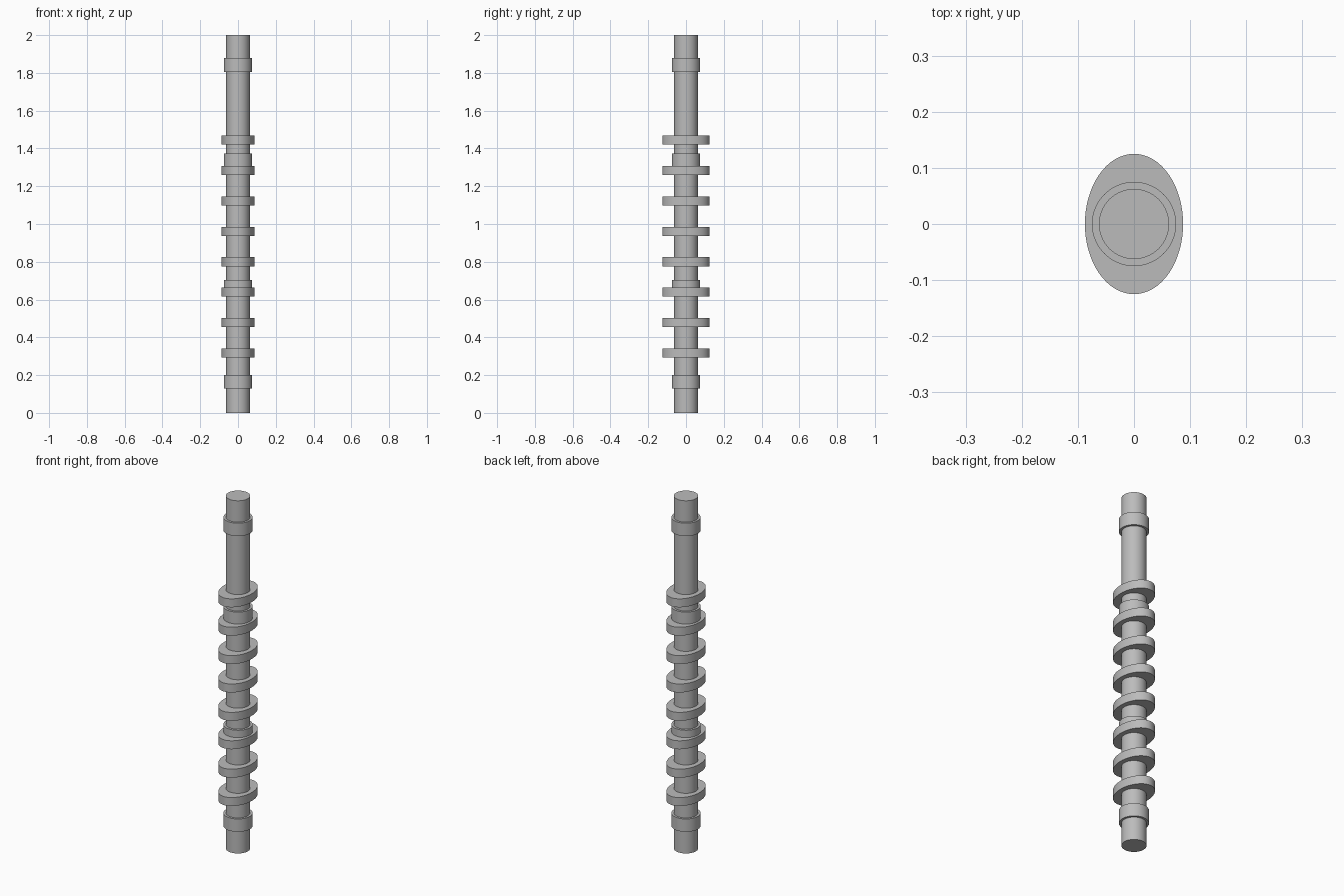
import bpy
import math

if "Cube" in bpy.data.objects:
    bpy.data.objects.remove(bpy.data.objects["Cube"], do_unlink=True)

# Single plain steel colour
steel = bpy.data.materials.new("steel_grey")
steel.use_nodes = True
colour = (0.5, 0.5, 0.5, 1)
steel.diffuse_color = colour
steel.node_tree.nodes["Principled BSDF"].inputs["Base Color"].default_value = colour


def disc(name, z, height, rx, ry):
    """Upright elliptical cylinder centred at height z."""
    bpy.ops.mesh.primitive_cylinder_add(vertices=64, radius=1, depth=1, location=(0, 0, z))
    ob = bpy.context.object
    ob.name = name
    ob.scale = (rx, ry, height)
    bpy.ops.object.transform_apply(location=False, rotation=False, scale=True)
    bpy.ops.object.shade_smooth_by_angle(angle=math.radians(30))
    ob.data.materials.append(steel)
    return ob


# Main shaft
disc("shaft", 1.0, 2.0, 0.0625, 0.0625)

# Round bearing journals
for i, z in enumerate((0.165, 0.668, 1.338, 1.842)):
    disc(f"bearing_journal_{i + 1}", z, 0.073, 0.075, 0.075)

# Evenly spaced elliptical cam lobes
for i in range(8):
    disc(f"cam_lobe_{i + 1}", 0.317 + 0.161 * i, 0.048, 0.0875, 0.125)
